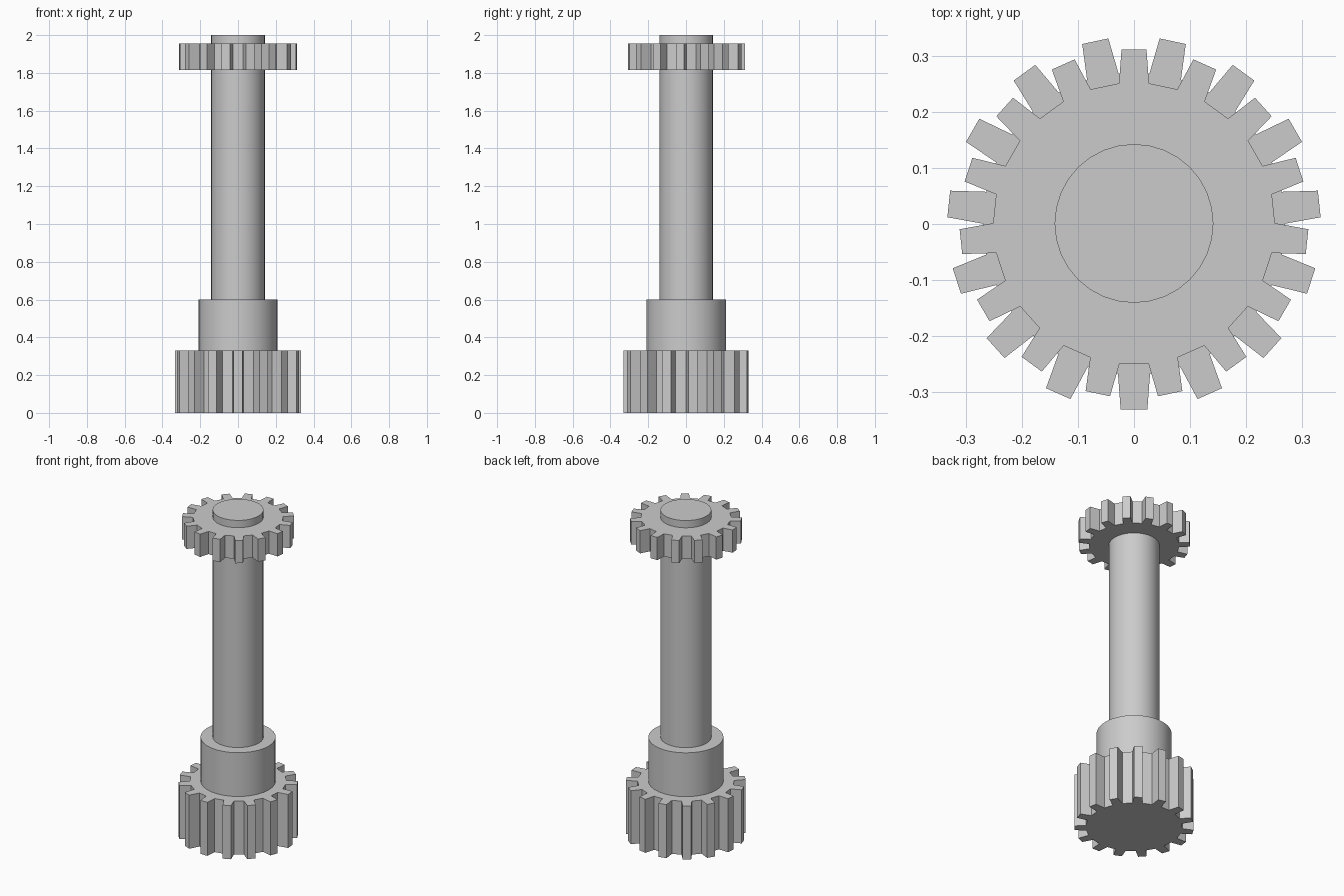
import bpy, bmesh
from math import sin, cos, radians, pi

if "Cube" in bpy.data.objects:
    bpy.data.objects.remove(bpy.data.objects["Cube"])

CY = 0.001  # slight centring offset (odd tooth count)


def extrude_profile(name, pts, z0, z1):
    """Solid prism from a 2D outline."""
    bm = bmesh.new()
    low = [bm.verts.new((x, y + CY, z0)) for x, y in pts]
    high = [bm.verts.new((x, y + CY, z1)) for x, y in pts]
    bm.faces.new(low[::-1])
    bm.faces.new(high)
    n = len(pts)
    for i in range(n):
        j = (i + 1) % n
        bm.faces.new((low[i], low[j], high[j], high[i]))
    mesh = bpy.data.meshes.new(name)
    bm.to_mesh(mesh)
    bm.free()
    obj = bpy.data.objects.new(name, mesh)
    bpy.context.collection.objects.link(obj)
    return obj


def gear(name, r_tip, r_root, z0, z1, start, teeth=15):
    pts = []
    for k in range(teeth):
        a = start + 360 / teeth * k
        for r, d in ((r_root, -6.1), (r_tip, -4.1), (r_tip, 4.1), (r_root, 6.1)):
            t = radians(a + d)
            pts.append((r * cos(t), r * sin(t)))
    return extrude_profile(name, pts, z0, z1)


def cylinder(name, r, z0, z1, sides=32):
    pts = [(r * cos(2 * pi * i / sides), r * sin(2 * pi * i / sides)) for i in range(sides)]
    obj = extrude_profile(name, pts, z0, z1)
    bpy.context.view_layer.objects.active = obj
    obj.select_set(True)
    bpy.ops.object.shade_smooth_by_angle(angle=radians(30))
    obj.select_set(False)
    return obj


# Toothed wheels, half a tooth out of phase
gear("lower_gear", 0.334, 0.27, 0.0, 0.33, -90)
gear("upper_gear", 0.312, 0.252, 1.815, 1.955, 90)

# Stepped shaft
cylinder("collar", 0.21, 0.33, 0.60)
cylinder("shaft", 0.142, 0.60, 2.0)
